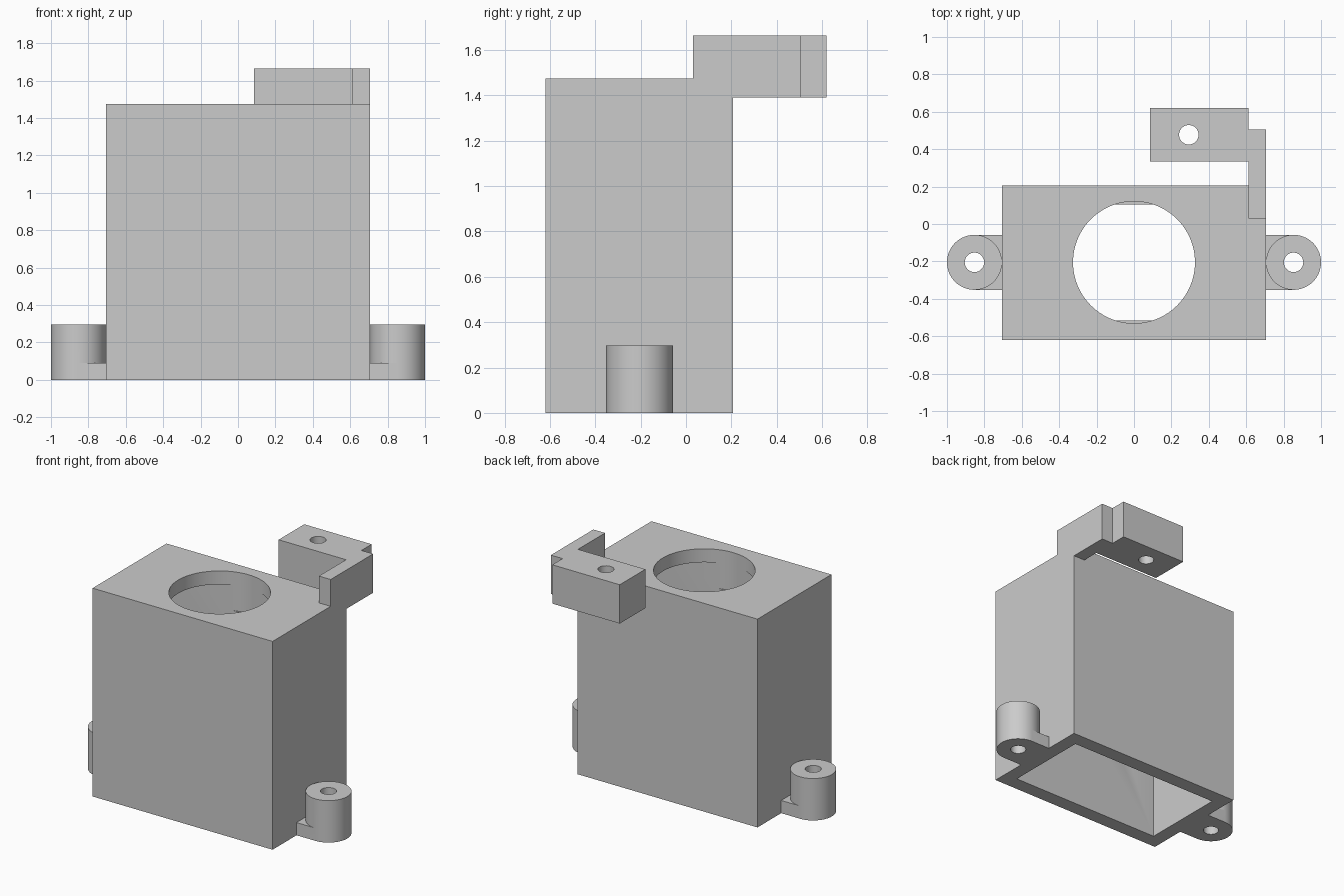
import bpy, bmesh, math
from mathutils import Matrix

if "Cube" in bpy.data.objects:
    bpy.data.objects.remove(bpy.data.objects["Cube"])

grey = bpy.data.materials.new("plain grey")
grey.diffuse_color = (0.6, 0.6, 0.6, 1)
grey.use_nodes = True
grey.node_tree.nodes["Principled BSDF"].inputs["Base Color"].default_value = grey.diffuse_color


def finish(name, bm):
    bmesh.ops.recalc_face_normals(bm, faces=bm.faces)
    mesh = bpy.data.meshes.new(name)
    bm.to_mesh(mesh)
    bm.free()
    mesh.materials.append(grey)
    ob = bpy.data.objects.new(name, mesh)
    bpy.context.collection.objects.link(ob)
    return ob


def prism(name, outline, z0, z1):
    """Extrude a plan outline from z0 to z1."""
    bm = bmesh.new()
    face = bm.faces.new([bm.verts.new((x, y, z0)) for x, y in outline])
    top = bmesh.ops.extrude_face_region(bm, geom=[face])["geom"]
    bmesh.ops.translate(bm, vec=(0, 0, z1 - z0),
                        verts=[v for v in top if isinstance(v, bmesh.types.BMVert)])
    return finish(name, bm)


def box(name, x0, x1, y0, y1, z0, z1):
    return prism(name, [(x0, y0), (x1, y0), (x1, y1), (x0, y1)], z0, z1)


def cylinder(name, x, y, r, z0, z1, n=64):
    bm = bmesh.new()
    bmesh.ops.create_cone(bm, cap_ends=True, segments=n, radius1=r, radius2=r,
                          depth=z1 - z0,
                          matrix=Matrix.Translation((x, y, (z0 + z1) / 2)))
    return finish(name, bm)


def combine(target, tool, operation):
    """Apply an exact boolean and remove the tool."""
    mod = target.modifiers.new(operation, 'BOOLEAN')
    mod.operation, mod.solver, mod.object = operation, 'EXACT', tool
    bpy.context.view_layer.objects.active = target
    bpy.ops.object.modifier_apply(modifier=mod.name)
    bpy.data.objects.remove(tool)


CY = -0.205  # centre line of the housing

# Housing box
housing = box("housing", -0.705, 0.705, -0.62, 0.207, 0, 1.475)

# Side lugs: a round boss on a low square tab
for s in (-1, 1):
    x0, x1 = sorted((s * 0.68, s * 0.853))
    combine(housing, box("lug_tab", x0, x1, CY - 0.147, CY + 0.147, 0, 0.09), 'UNION')
    combine(housing, cylinder("lug_boss", s * 0.853, CY, 0.147, 0, 0.297), 'UNION')

# Rear bracket: arm and offset block in one plan outline
bracket = prism("bracket", [(0.613, 0.03), (0.705, 0.03), (0.705, 0.505), (0.613, 0.505),
                            (0.613, 0.62), (0.085, 0.62), (0.085, 0.333), (0.613, 0.333)],
                1.39, 1.665)
combine(housing, bracket, 'UNION')

# Open-bottomed cavity, round top opening and screw holes
combine(housing, box("cavity", -0.605, 0.605, -0.515, 0.103, -0.1, 1.38), 'DIFFERENCE')
combine(housing, cylinder("opening", 0, CY, 0.326, 1.2, 1.6, 96), 'DIFFERENCE')
for x, y, z0, z1 in ((-0.853, CY, -0.1, 0.4), (0.853, CY, -0.1, 0.4), (0.293, 0.477, 1.3, 1.8)):
    combine(housing, cylinder("screw_hole", x, y, 0.052, z0, z1, 32), 'DIFFERENCE')

# Smooth round walls, keep hard edges
housing.select_set(True)
bpy.context.view_layer.objects.active = housing
bpy.ops.object.shade_smooth_by_angle(angle=math.radians(30))
